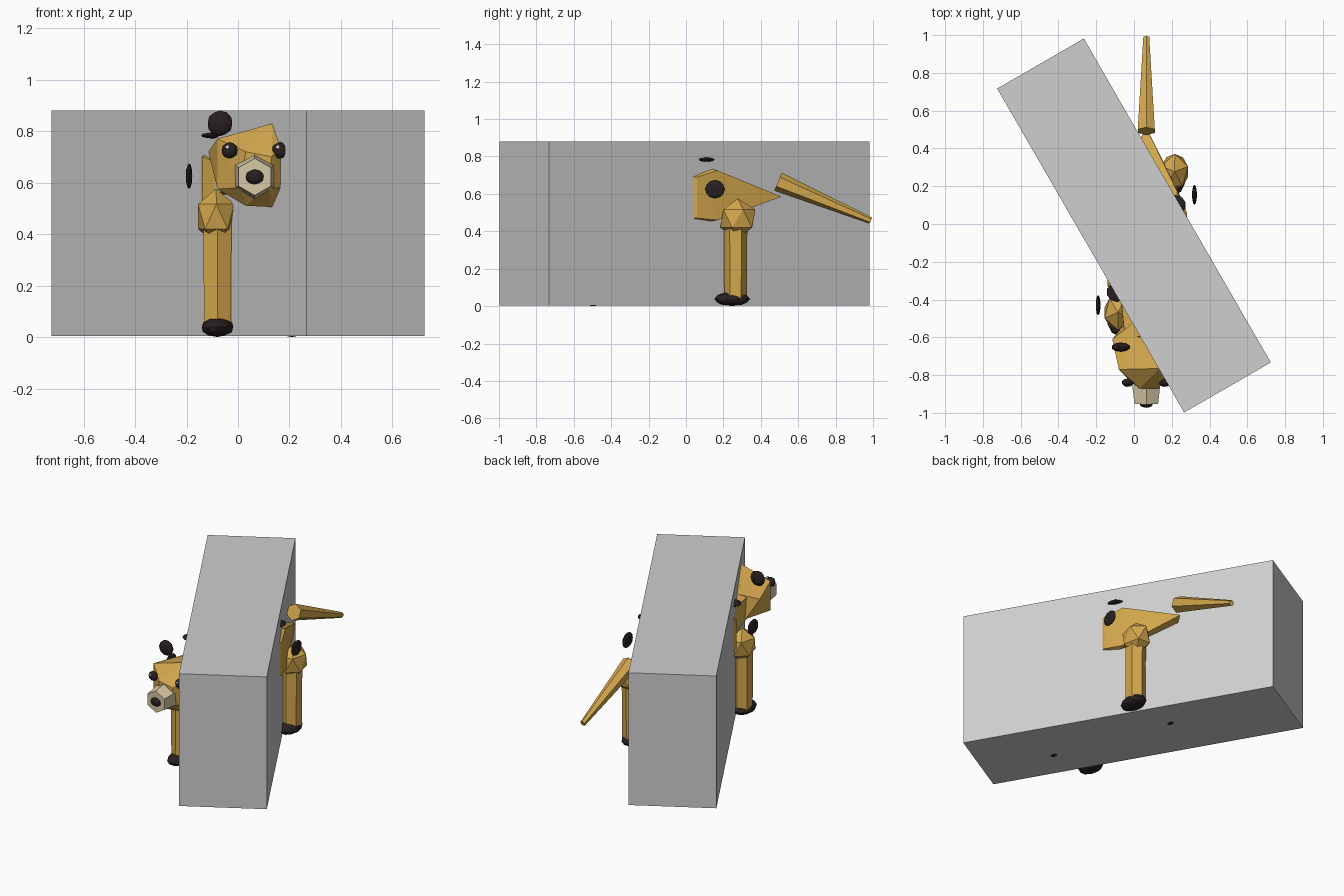
import bpy, bmesh, math
from mathutils import Vector, Matrix

if "Cube" in bpy.data.objects:
    bpy.data.objects.remove(bpy.data.objects["Cube"])

CX = 0.065  # the animal's own mirror plane


def mat(name, rgb):
    m = bpy.data.materials.new(name)
    m.diffuse_color = (*rgb, 1)
    m.use_nodes = True
    m.node_tree.nodes["Principled BSDF"].inputs["Base Color"].default_value = m.diffuse_color
    return m


GOLD = mat("golden fur", (0.66, 0.39, 0.075))
DARK = mat("dark brown", (0.022, 0.014, 0.014))
CREAM = mat("cream", (0.70, 0.60, 0.39))
GREY = mat("grey", (0.62, 0.62, 0.62))
WHITE = mat("white", (0.9, 0.9, 0.9))


def finish(name, bm, material):
    bmesh.ops.recalc_face_normals(bm, faces=bm.faces)
    me = bpy.data.meshes.new(name)
    bm.to_mesh(me)
    bm.free()
    me.materials.append(material)
    ob = bpy.data.objects.new(name, me)
    bpy.context.collection.objects.link(ob)
    return ob


def ball(name, c, r, material, sub=1, turn=0):
    bm = bmesh.new()
    m = Matrix.Translation(c) @ Matrix.Diagonal((*r, 1)) @ Matrix.Rotation(turn, 4, 'Z')
    bmesh.ops.create_icosphere(bm, subdivisions=sub, radius=1, matrix=m)
    return finish(name, bm, material)


def limb(name, a, b, ra, rb, material, sides=6):
    a, b = Vector(a), Vector(b)
    d = b - a
    bm = bmesh.new()
    m = Matrix.Translation((a + b) / 2) @ d.to_track_quat('Z', 'Y').to_matrix().to_4x4()
    bmesh.ops.create_cone(bm, cap_ends=True, segments=sides, radius1=ra, radius2=rb,
                          depth=d.length, matrix=m)
    return finish(name, bm, material)


def hull(name, pts, material):
    bm = bmesh.new()
    for p in pts:
        bm.verts.new(p)
    bmesh.ops.convex_hull(bm, input=bm.verts)
    return finish(name, bm, material)


# grey block turned 30 degrees, swallowing the middle of the animal
bm = bmesh.new()
bmesh.ops.create_cube(bm, size=1, matrix=Matrix.Translation((0, -0.008, 0.4415))
                      @ Matrix.Rotation(math.radians(30), 4, 'Z')
                      @ Matrix.Diagonal((0.53, 1.98, 0.877, 1)))
finish("block", bm, GREY)

# faceted body
body = [(CX, 0.51, 0.585), (CX, -0.55, 0.62)]
for s in (-1, 1):
    body += [(CX + s * x, y, z) for x, y, z in (
        (0.215, 0.06, 0.47), (0.215, 0.06, 0.69), (0.165, 0.17, 0.725), (0.17, 0.17, 0.46),
        (0.205, -0.33, 0.50), (0.205, -0.33, 0.70), (0.10, -0.10, 0.78), (0.10, -0.10, 0.42))]
hull("body", body, GOLD)
limb("neck", (CX, -0.36, 0.62), (CX, -0.62, 0.68), 0.16, 0.13, GOLD)

# head
hull("head", [
    (0.135, -0.765, 0.83), (-0.08, -0.77, 0.77), (-0.115, -0.61, 0.72), (0.0, -0.52, 0.76),
    (0.03, -0.87, 0.72), (0.13, -0.87, 0.70), (-0.08, -0.77, 0.575), (0.03, -0.80, 0.51),
    (0.13, -0.77, 0.505), (0.12, -0.87, 0.58), (0.01, -0.86, 0.58), (0.21, -0.77, 0.77),
    (0.21, -0.77, 0.575), (0.245, -0.61, 0.70), (0.13, -0.52, 0.76), (-0.06, -0.54, 0.60),
    (0.19, -0.54, 0.60)], GOLD)
limb("muzzle", (CX, -0.82, 0.625), (CX, -0.953, 0.622), 0.09, 0.072, CREAM)
ball("nose", (CX, -0.953, 0.622), (0.036, 0.02, 0.029), DARK, 2)

for s, side in ((-1, "left"), (1, "right")):
    # eyes with a small glint, ears
    ball(f"eye_{side}", (CX + s * 0.098, -0.84, 0.725), (0.032, 0.022, 0.032), DARK, 2)
    ball(f"glint_{side}", (CX + s * 0.098 - 0.008, -0.859, 0.737), (0.008, 0.004, 0.008), WHITE)
    ball(f"ear_{side}", (CX + s * 0.135, -0.652, 0.83), (0.05, 0.025, 0.05), DARK, 2)
    for y, end in ((-0.48, "front"), (0.265, "back")):
        # legs with hip joints and paws
        x = CX + s * 0.145
        ball(f"{end}_{side}_hip", (x + s * 0.005, y + 0.012, 0.468), (0.083, 0.105, 0.108), GOLD, 1, 0.3 * s)
        limb(f"{end}_{side}_leg", (x, y, 0.04), (x, y, 0.45), 0.06, 0.063, GOLD)
        ball(f"{end}_{side}_paw", (x, y - 0.018, 0.038), (0.064, 0.095, 0.038), DARK, 2)
    for y, end in ((-0.43, "front"), (0.155, "back")):
        ball(f"{end}_{side}_flank_spot", (CX + s * 0.255, y, 0.625), (0.013, 0.054, 0.05), DARK, 2)
    for y, end in ((-0.36, "front"), (0.10, "back")):
        ball(f"{end}_{side}_back_spot", (CX + s * 0.155, y, 0.783), (0.055, 0.053, 0.012), DARK, 2)

# tail
limb("tail", (CX, 0.492, 0.665), (CX, 0.988, 0.457), 0.052, 0.018, GOLD)
